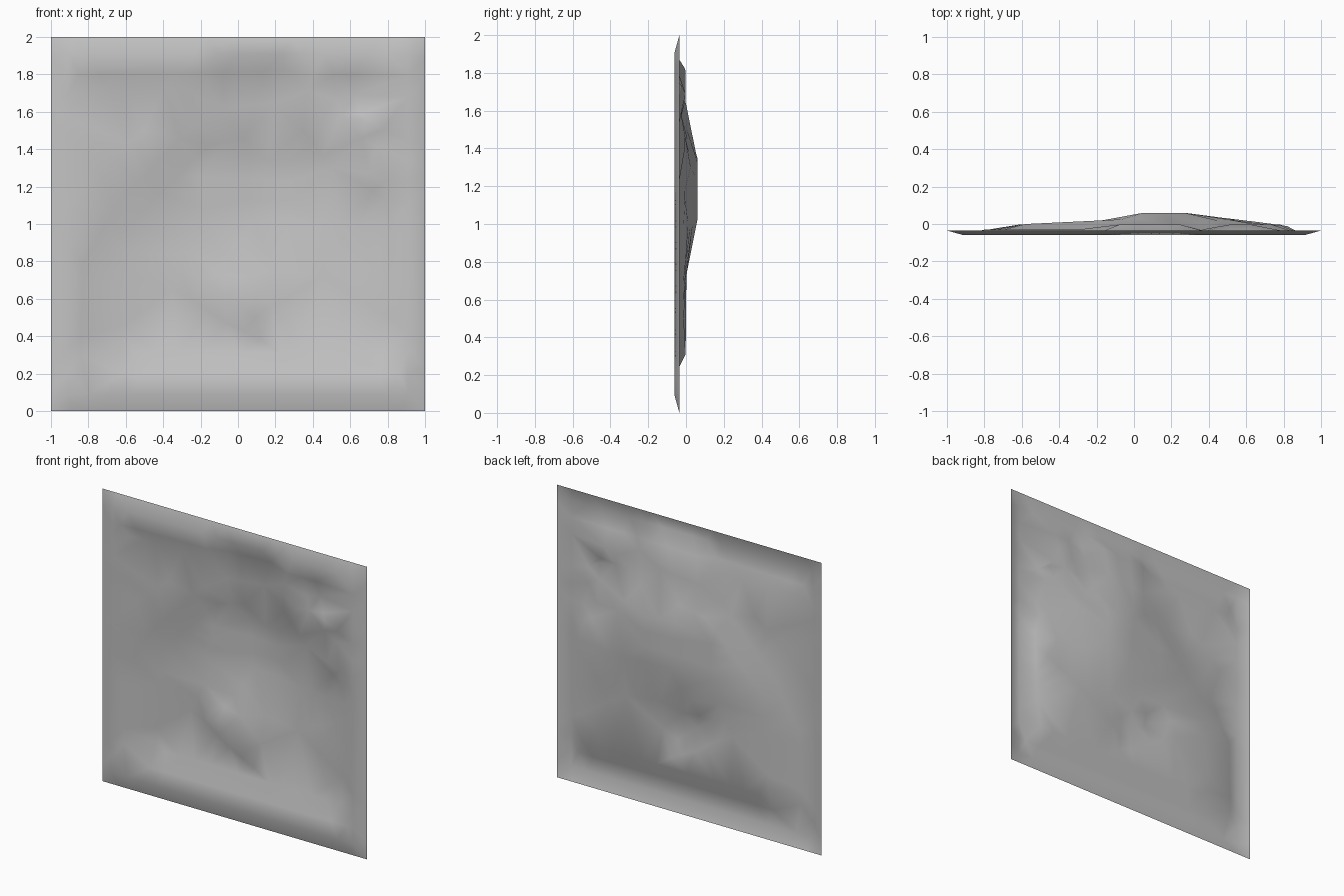
import bpy
import math
from mathutils import Vector
from mathutils.geometry import delaunay_2d_cdt

cube = bpy.data.objects.get("Cube")
if cube:
    bpy.data.objects.remove(cube, do_unlink=True)


def square(half, depth):
    """Closed square outline around the panel centre."""
    corners = [(-1, -1), (1, -1), (1, 1), (-1, 1), (-1, -1)]
    return [(half * sx, 1 + half * sz, depth) for sx, sz in corners]


def level(depth, *points):
    """Contour line lying at one depth."""
    return [(x, z, depth) for x, z in points]


def sample(path, spacing):
    """Spread evenly spaced points along a contour."""
    points = [Vector(path[0])]
    for start, end in zip(path, path[1:]):
        start, end = Vector(start), Vector(end)
        steps = max(1, math.ceil((end - start).length / spacing))
        points += [start.lerp(end, i / steps) for i in range(1, steps + 1)]
    return points


# Raised frame around the panel
frame = [square(1.0, -.035), square(.91, -.06)]

# Long steps along the bottom and the top
steps = [
    level(-.058, (-.62, .2), (.86, .2)),
    level(-.002, (-.55, .31), (.78, .31)),
    level(-.052, (-.85, 1.8), (-.2, 1.81)),
    level(-.03, (-.8, 1.73), (-.3, 1.73)),
    level(-.004, (-.08, 1.81), (.25, 1.82)),
]

# Shallow left side and the diagonal wall above it
left_wall = [
    level(-.04, (-.84, .3), (-.83, .8)),
    level(-.004, (-.62, .36), (-.6, .85)),
    level(-.035, (-.76, .9), (-.67, 1.08), (-.24, 1.53)),
    [(-.58, 1, 0), (-.16, 1.42, .02), (.03, 1.46, .03)],
    level(-.033, (-.75, 1.3), (-.5, 1.5)),
    level(-.003, (-.08, 1.62), (.2, 1.65)),
]

# Deep middle hollow, with a valley running down from it
hollow = [
    level(.06, (.08, 1.02), (.05, 1.35), (.27, 1.33), (.27, 1.02)),
    level(.014, (-.2, 1), (-.2, 1.25)),
    [(.02, .9, .032), (-.1, .73, 0)],
    level(-.005, (-.25, .85), (-.35, .65)),
    level(.002, (.2, .75), (.45, .72), (.72, .85)),
    [(.45, 1, .036), (.65, 1, .012)],
    [(.35, 1.5, .005), (.5, 1.3, .025)],
]

# Folded ridge below the valley
ridge = [
    level(-.032, (-.17, .7), (-.06, .62), (.09, .5)),
    level(-.003, (-.25, .6), (-.06, .47), (.12, .38)),
    level(-.008, (.02, .71), (.18, .56)),
]

# Pocket in the upper corner and notches down the side
pockets = [
    [(.36, 1.64, -.03), (.4, 1.8, -.045), (.62, 1.8, -.04)],
    level(-.002, (.52, 1.66), (.62, 1.69)),
    level(-.025, (.45, 1.57), (.66, 1.59)),
    level(-.04, (.68, 1.55), (.77, 1.5)),
    level(-.004, (.66, 1.46), (.74, 1.41)),
    level(-.035, (.7, 1.27), (.79, 1.23)),
    level(-.005, (.72, 1.18), (.78, 1.13)),
    level(-.012, (.82, 1), (.8, .5)),
]

samples = []
for part in (frame, steps, left_wall, hollow, ridge, pockets):
    for path in part:
        samples += sample(path, .12)

# Triangulated sheet stretched over all contours
flat = [Vector((p.x, p.y)) for p in samples]
verts, _, faces, origin, _, _ = delaunay_2d_cdt(flat, [], [], 0, 1e-4)
coords = [(v.x, samples[src[0]].z, v.y) for v, src in zip(verts, origin)]
mesh = bpy.data.meshes.new("relief_panel")
mesh.from_pydata(coords, [], faces)
mesh.update()
panel = bpy.data.objects.new("relief_panel", mesh)
bpy.context.collection.objects.link(panel)
mesh.shade_smooth()

# Plain grey surface
grey = bpy.data.materials.new("plain_grey")
grey.use_nodes = True
colour = (.55, .55, .55, 1)
grey.diffuse_color = colour
grey.node_tree.nodes["Principled BSDF"].inputs["Base Color"].default_value = colour
mesh.materials.append(grey)
